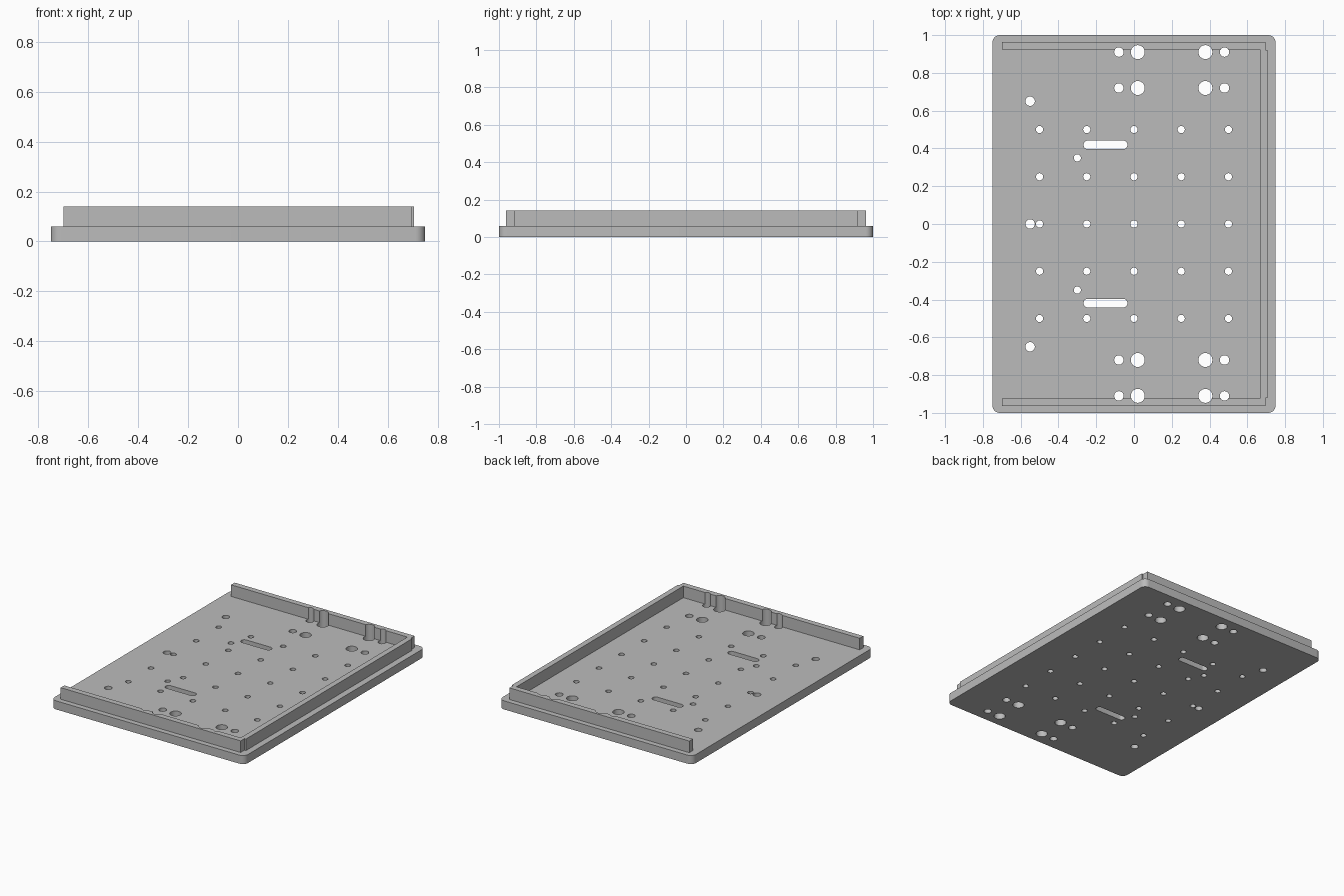
import bpy, bmesh
from math import sin, cos, pi

cube = bpy.data.objects.get("Cube")
if cube:
    bpy.data.objects.remove(cube, do_unlink=True)

grey = bpy.data.materials.new("plain grey")
grey.use_nodes = True
colour = (0.5, 0.5, 0.5, 1)
grey.diffuse_color = colour
grey.node_tree.nodes["Principled BSDF"].inputs["Base Color"].default_value = colour


def prism(bm, outline, z0, z1):
    """Extrude a counter-clockwise outline from z0 to z1."""
    low = [bm.verts.new((x, y, z0)) for x, y in outline]
    high = [bm.verts.new((x, y, z1)) for x, y in outline]
    bm.faces.new(low[::-1])
    bm.faces.new(high)
    for i in range(len(low)):
        j = (i + 1) % len(low)
        bm.faces.new((low[i], low[j], high[j], high[i]))


def rounded(cx, cy, hx, hy, r, n=8):
    """Rounded rectangle; a circle or slot when r equals the half sizes."""
    points = []
    for k, (sx, sy) in enumerate([(1, 1), (-1, 1), (-1, -1), (1, -1)]):
        for i in range(n + 1):
            a = (k + i / n) * pi / 2
            p = (cx + sx * (hx - r) + r * cos(a), cy + sy * (hy - r) + r * sin(a))
            if not points or abs(p[0] - points[-1][0]) + abs(p[1] - points[-1][1]) > 1e-5:
                points.append(p)
    if abs(points[0][0] - points[-1][0]) + abs(points[0][1] - points[-1][1]) < 1e-5:
        points.pop()
    return points


def make(name, bm):
    mesh = bpy.data.meshes.new(name)
    bm.to_mesh(mesh)
    bm.free()
    mesh.materials.append(grey)
    obj = bpy.data.objects.new(name, mesh)
    bpy.context.collection.objects.link(obj)
    return obj


# Base plate with rounded corners
TOP = 0.06
bm = bmesh.new()
prism(bm, rounded(0, 0, 0.75, 1, 0.04), 0, TOP)
plate = make("base_plate", bm)

# Rim on three sides, open to the right, stepped at its two corners
bm = bmesh.new()
half = [(0.706, 0.92), (0.695, 0.92), (0.695, 0.963), (-0.7, 0.963),
        (-0.7, 0.923), (0.667, 0.923)]
prism(bm, half + [(x, -y) for x, y in reversed(half)], TOP, 0.141)
rim = make("rim_wall", bm)

# Holes: (x, y, radius)
holes = [(x / 4, y / 4, 0.019) for x in range(-2, 3) for y in range(-2, 3)]
holes.append((-0.55, 0, 0.025))
for side in (-1, 1):
    holes += [(-0.55, 0.65 * side, 0.025), (-0.3, 0.35 * side, 0.019)]
    for y in (0.72 * side, 0.91 * side):
        holes += [(-0.08, y, 0.025), (0.02, y, 0.037),
                  (0.378, y, 0.037), (0.479, y, 0.025)]

# Cutter for the holes and the two slots
bm = bmesh.new()
for x, y, r in holes:
    prism(bm, rounded(x, y, r, r, r, 6), -0.1, 0.3)
for side in (-1, 1):
    prism(bm, rounded(-0.151, 0.419 * side, 0.116, 0.023, 0.022), -0.1, 0.3)
cutter = make("hole_cutter", bm)
cutter.hide_render = True
cutter.hide_viewport = False

# Cut both parts, then shade
for obj in (plate, rim):
    mod = obj.modifiers.new("holes", "BOOLEAN")
    mod.operation = "DIFFERENCE"
    mod.solver = "EXACT"
    mod.object = cutter
    bpy.ops.object.select_all(action="DESELECT")
    obj.select_set(True)
    bpy.context.view_layer.objects.active = obj
    bpy.ops.object.modifier_apply(modifier=mod.name)
    bpy.ops.object.shade_smooth_by_angle(angle=0.6)
bpy.data.objects.remove(cutter, do_unlink=True)
